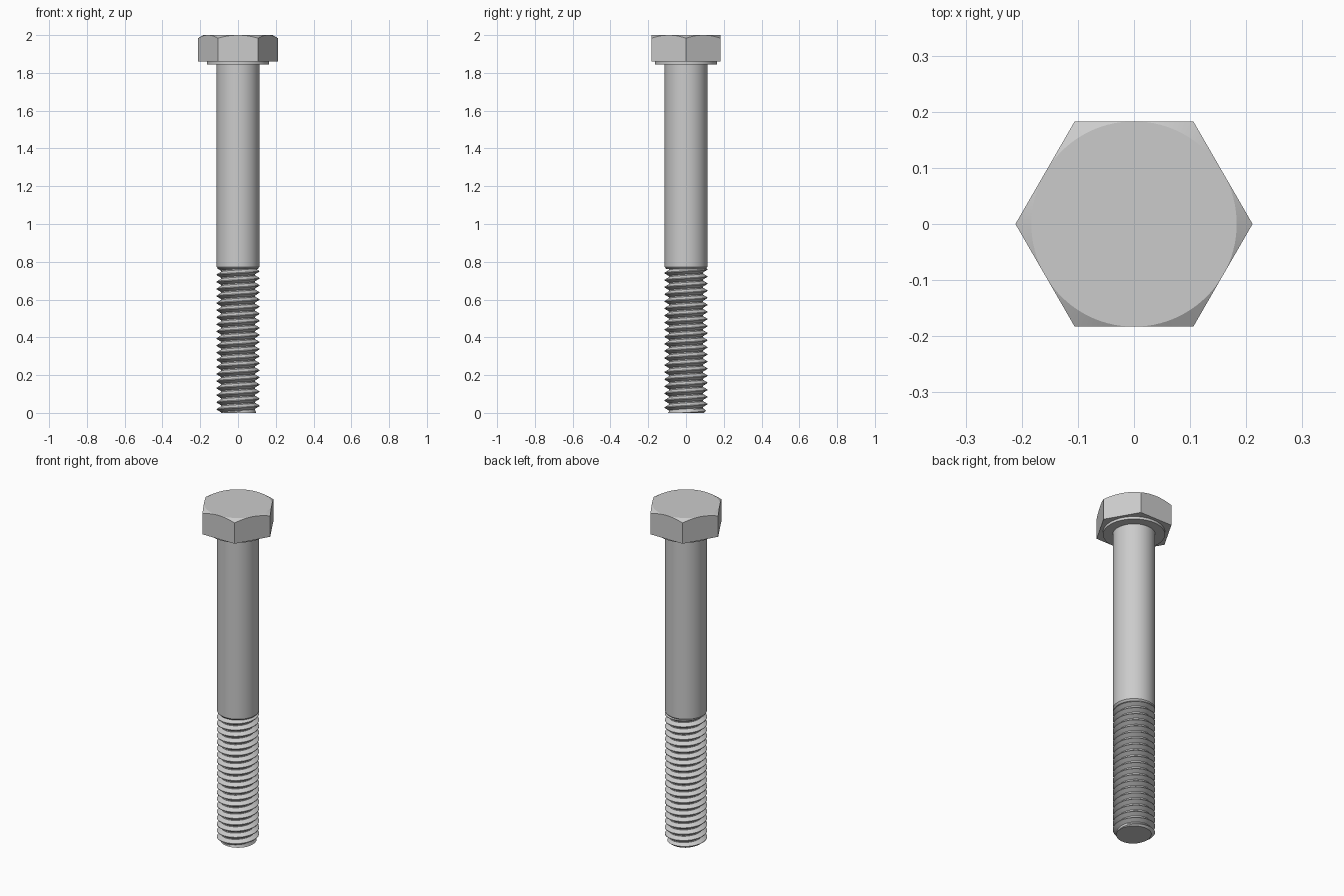
import bpy, bmesh
from math import pi, cos, sin, tan, radians

if "Cube" in bpy.data.objects:
    bpy.data.objects.remove(bpy.data.objects["Cube"])

R, ROOT = 0.113, 0.090          # thread crest / root radius
PITCH, TOP = 0.0375, 0.768      # thread pitch, end of thread
HEAD_Z, FLAT = 1.86, 0.183      # underside of head, half across flats


def finish(name, bm, angle=30):
    bmesh.ops.remove_doubles(bm, verts=bm.verts[:], dist=1e-5)
    bmesh.ops.recalc_face_normals(bm, faces=bm.faces[:])
    me = bpy.data.meshes.new(name)
    bm.to_mesh(me)
    bm.free()
    ob = bpy.data.objects.new(name, me)
    bpy.context.collection.objects.link(ob)
    bpy.ops.object.select_all(action='DESELECT')
    ob.select_set(True)
    bpy.context.view_layer.objects.active = ob
    bpy.ops.object.shade_smooth_by_angle(angle=radians(angle))
    return ob


def bridge(bm, a, b):
    n = len(a)
    for i in range(n):
        j = (i + 1) % n
        bm.faces.new((a[i], a[j], b[j], b[i]))


def loft(name, rings, angle=30):
    """Skin a list of closed point rings and cap both ends."""
    bm = bmesh.new()
    loops = [[bm.verts.new(p) for p in ring] for ring in rings]
    for a, b in zip(loops, loops[1:]):
        bridge(bm, a, b)
    bm.faces.new(loops[0])
    bm.faces.new(loops[-1])
    return finish(name, bm, angle)


def circle(r, z, n=96):
    return [(r * cos(2 * pi * i / n), r * sin(2 * pi * i / n), z) for i in range(n)]


# Hex head: the top corners are cut by a 30 degree cone
lower, upper, crown = [], [], []
for i in range(96):
    t = 2 * pi * i / 96
    h = FLAT / cos((t % (pi / 3)) - pi / 6)
    c, s = cos(t), sin(t)
    lower.append((h * c, h * s, HEAD_Z))
    upper.append((h * c, h * s, 2 - (h - FLAT) * tan(pi / 6)))
    crown.append((FLAT * c, FLAT * s, 2))
loft("hex_head", [lower, upper, crown], 12)

# Washer face and plain shank, turned as one profile
profile = [(0.104, TOP - 0.006), (R, TOP + 0.004), (R, 1.845),
           (0.165, 1.845), (0.165, HEAD_Z)]
loft("shank", [circle(r, z) for r, z in profile])


# Helical thread: mesh rows follow the helix and are clamped at both ends
def thread_radius(z, turn):
    u = abs(((z / PITCH - turn) % 1) - 0.5) * 2      # 1 on crest, 0 in root
    k = min(1, max(0, (u - 0.16) / 0.74))
    return min(ROOT + (R - ROOT) * k, 0.095 + z)


bm = bmesh.new()
N = 64
marks = [0.05, 0.42, 0.58, 0.95]
rows = [k + m for k in range(-2, int(TOP / PITCH) + 2) for m in marks]
grid = []
for i in range(N + 1):
    turn = i / N
    t = 2 * pi * turn
    col = []
    for w in rows:
        z = min(TOP, max(0, PITCH * (w + turn)))
        r = thread_radius(z, turn)
        col.append(bm.verts.new((r * cos(t), r * sin(t), z)))
    grid.append(col)
for a, b in zip(grid, grid[1:]):
    for j in range(len(rows) - 1):
        bm.faces.new((a[j], b[j], b[j + 1], a[j + 1]))
bmesh.ops.remove_doubles(bm, verts=bm.verts[:], dist=1e-5)
# Flat ends
bmesh.ops.holes_fill(bm, edges=[e for e in bm.edges if e.is_boundary], sides=0)
finish("thread", bm)
